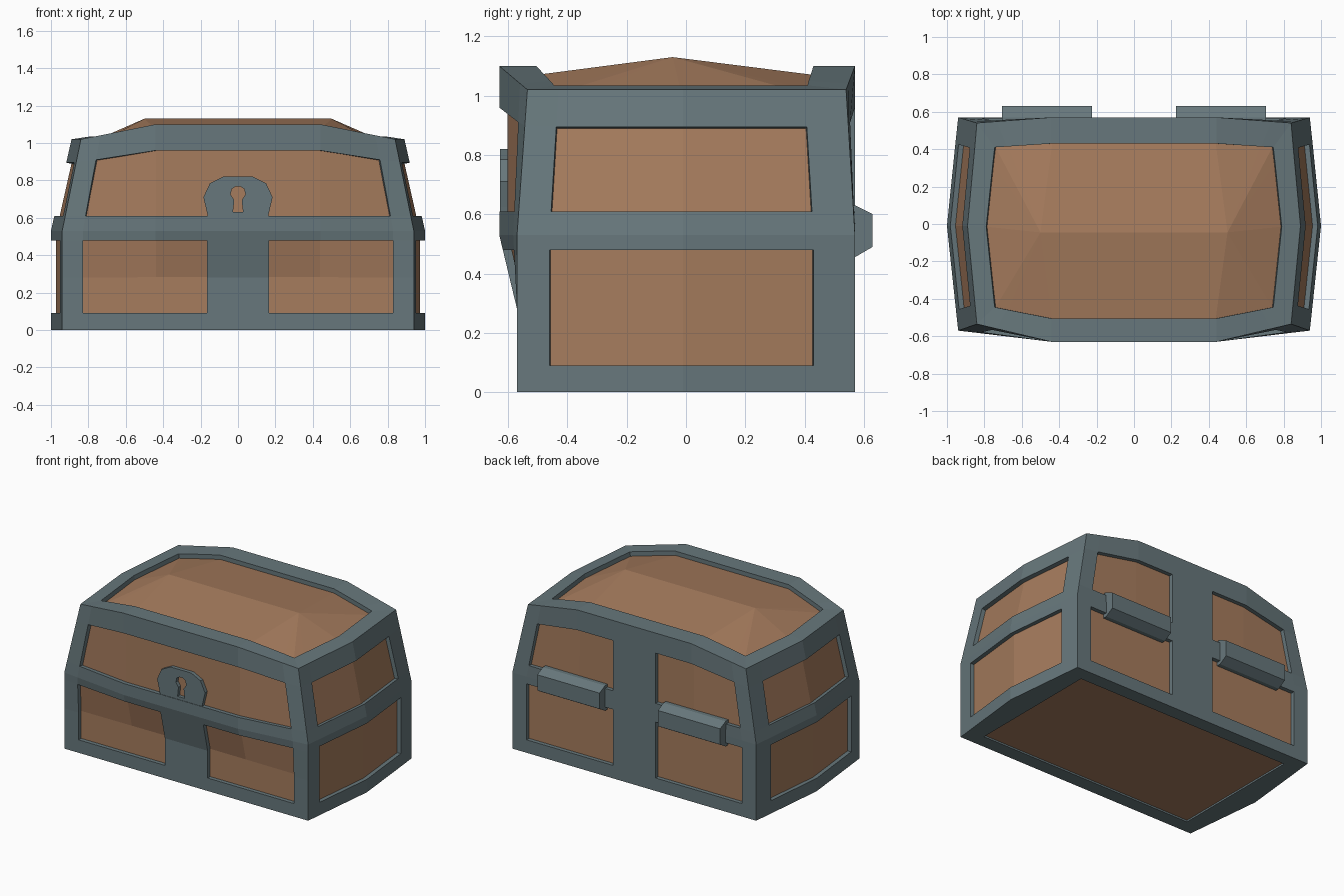
import bpy, bmesh, math
from mathutils import Vector

if "Cube" in bpy.data.objects:
    bpy.data.objects.remove(bpy.data.objects["Cube"])

def material(name, color):
    m = bpy.data.materials.new(name)
    m.diffuse_color = color
    m.use_nodes = True
    m.node_tree.nodes["Principled BSDF"].inputs["Base Color"].default_value = m.diffuse_color
    return m

METAL = material("metal", (0.135, 0.185, 0.2, 1))
WOOD = material("wood", (0.38, 0.2, 0.11, 1))

def add_object(name, bm, mat, mirror=True):
    me = bpy.data.meshes.new(name)
    bm.to_mesh(me)
    bm.free()
    me.materials.append(mat)
    ob = bpy.data.objects.new(name, me)
    bpy.context.collection.objects.link(ob)
    if mirror:
        mod = ob.modifiers.new("mirror", 'MIRROR')
        mod.use_clip = True
    return ob

# Columns round the right half, front centre to back centre:
# base x, base y, lid-top x, lid-top y, lid panel top z, rim z, front bulge
COLS = [
    (0, -.57, 0, -.63, .96, 1.10, .06),
    (.165, -.57, .165, -.63, .96, 1.10, .06),
    (.44, -.57, .44, -.63, .96, 1.10, .06),
    (.83, -.57, .735, -.56, .91, 1.041, .013),
    (.94, -.57, .84, -.535, .90, 1.02, 0),
    (.952, -.46, .85, -.43, .895, 1.02, 0),
    (1.0, -.01, .89, -.01, .895, 1.02, 0),
    (.955, .43, .852, .40, .895, 1.02, 0),
    (.94, .57, .84, .54, .90, 1.02, 0),
    (.83, .57, .735, .548, .91, 1.041, 0),
    (.44, .57, .44, .57, .96, 1.10, 0),
    (.165, .57, .165, .57, .96, 1.10, 0),
    (0, .57, 0, .57, .96, 1.10, 0)]
# Inner edge of the top rim, one point per column
RIM = [(0, -.505, 1.10), (.165, -.505, 1.10), (.44, -.505, 1.10), (.68, -.458, 1.05),
       (.745, -.445, 1.035), (.755, -.35, 1.035), (.79, -.015, 1.035), (.755, .32, 1.035),
       (.745, .41, 1.035), (.68, .414, 1.05), (.44, .43, 1.10), (.165, .43, 1.10), (0, .43, 1.10)]

def column(c, rim):
    x0, y0, x1, y1, zh, zt, b = c
    pts = [(min(x0 * .885, .83), y0 * .83, 0)]
    for z, g in ((0, 0), (.09, 0), (.28, 0), (.48, .8), (.53, 1)):
        pts.append((x0, y0 - b * g, z))
    for z in (.61, zh, zt):
        t = (z - .53) / (zt - .53)
        pts.append((x0 + (x1 - x0) * t, (y0 - b) * (1 - t) + y1 * t, z))
    return pts + [rim]

def shell(holes):
    bm = bmesh.new()
    g = [[bm.verts.new(p) for p in column(c, r)] for c, r in zip(COLS, RIM)]
    for i in range(len(g) - 1):
        for j in range(len(g[0]) - 1):
            if (i, j) not in holes:
                bm.faces.new((g[i][j], g[i+1][j], g[i+1][j+1], g[i][j+1]))
    return bm, g

# Metal frame: grid with panel openings, given thickness
holes = {(i, j) for i in (1, 2, 5, 6, 9, 10) for j in (2, 3, 6)} | {(0, 6)}
bm, g = shell(holes)
frame = add_object("metal_frame", bm, METAL)
sol = frame.modifiers.new("thickness", 'SOLIDIFY')
sol.thickness = .045
sol.offset = -1
sol.use_even_offset = True

# Wooden body: the same shell shrunk inward, closed below, with a ridged top
bm, g = shell(set())
bm.normal_update()
moves = [(v, v.normal * (.028 * min(v.calc_shell_factor(), 1.8))) for v in bm.verts]
for v, d in moves:
    v.co -= d
for col in g:
    col[-1].co.z = RIM[g.index(col)][2] - .03
    col[0].co.z = col[1].co.z = .012
for col in (g[0], g[-1]):
    for v in col:
        v.co.x = 0
bm.faces.new([col[0] for col in reversed(g)])
r0 = bm.verts.new((0, -.045, 1.13))
r1 = bm.verts.new((.5, -.045, 1.13))
top = [col[-1] for col in g]
bm.faces.new(top[:3] + [r1, r0])
for i in range(2, 10):
    bm.faces.new((top[i], top[i+1], r1))
bm.faces.new(top[10:] + [r0, r1])
add_object("wooden_body", bm, WOOD)

# Hinges: a bevelled profile extruded along x
bm = bmesh.new()
prof = [(.52, .455), (.57, .455), (.63, .49), (.63, .60), (.57, .63), (.52, .63)]
face = bm.faces.new([bm.verts.new((.225, y, z)) for y, z in prof])
ext = bmesh.ops.extrude_face_region(bm, geom=[face])
bmesh.ops.translate(bm, vec=(.48, 0, 0),
                    verts=[e for e in ext["geom"] if isinstance(e, bmesh.types.BMVert)])
bmesh.ops.recalc_face_normals(bm, faces=bm.faces)
add_object("hinges", bm, METAL)

# Lock plate with keyhole: filled curve outline with a hole, extruded
def both_sides(half):
    return half + [(-x, z) for x, z in reversed(half)]

outline = both_sides([(.16, .60), (.165, .625), (.185, .71), (.15, .785), (.08, .82)])
keyhole = both_sides([(.027, .63), (.02, .695), (.04, .725), (.033, .755), (.012, .768)])
cu = bpy.data.curves.new("lock_outline", 'CURVE')
cu.dimensions = '2D'
cu.fill_mode = 'BOTH'
cu.extrude = .026
for pts in (outline, keyhole):
    sp = cu.splines.new('POLY')
    sp.points.add(len(pts) - 1)
    for p, (x, z) in zip(sp.points, pts):
        p.co = (x, z, 0, 1)
    sp.use_cyclic_u = True
tmp = bpy.data.objects.new("lock_outline", cu)
bpy.context.collection.objects.link(tmp)
bpy.context.view_layer.update()
me = bpy.data.meshes.new_from_object(tmp.evaluated_get(bpy.context.evaluated_depsgraph_get()))
bpy.data.objects.remove(tmp)
bm = bmesh.new()
bm.from_mesh(me)
bmesh.ops.remove_doubles(bm, verts=bm.verts, dist=1e-4)
for f in bm.faces:
    f.smooth = False
lock = add_object("lock_plate", bm, METAL, mirror=False)
lock.rotation_euler.x = math.pi / 2
lock.location.y = -.601
